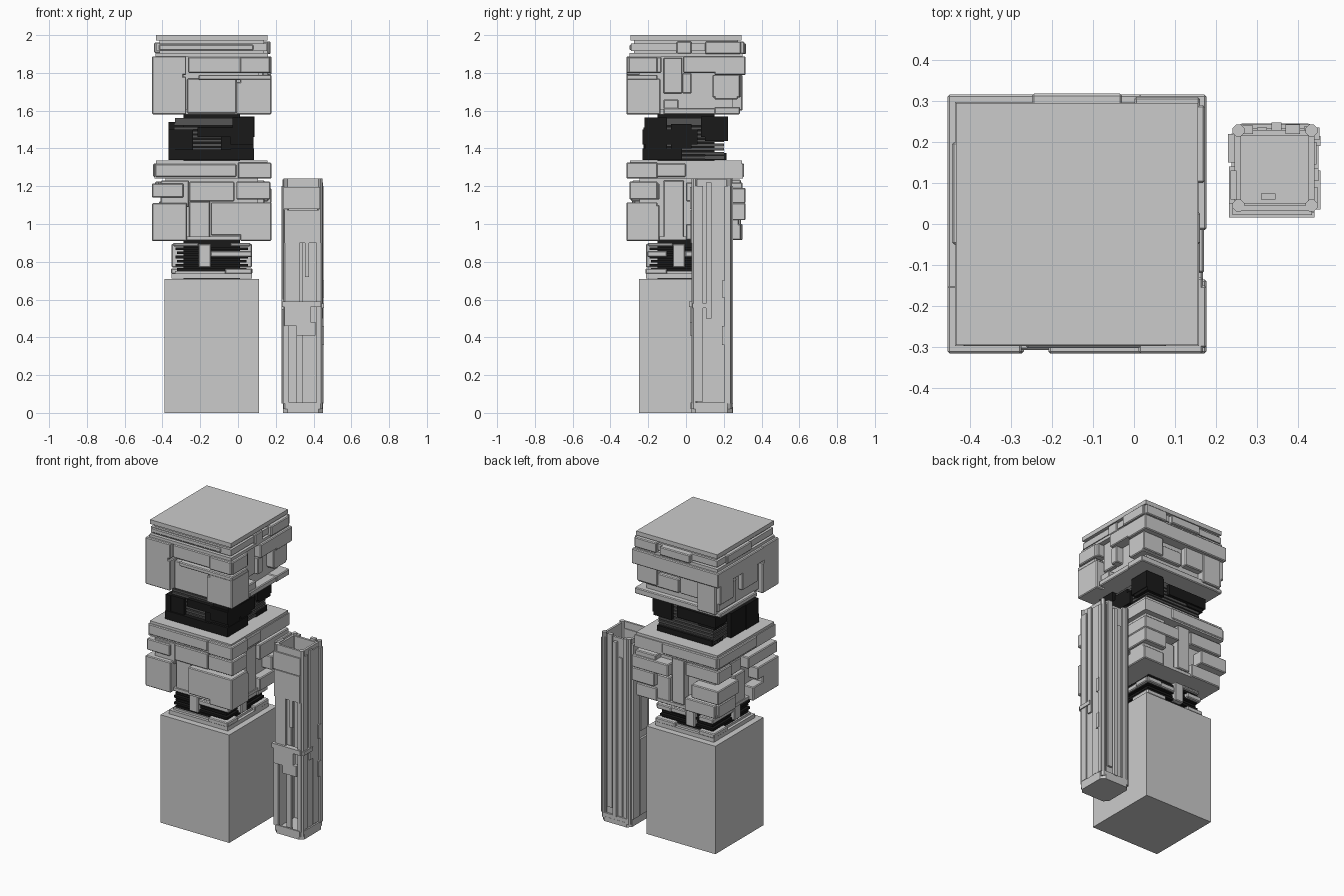
import bpy, bmesh
from mathutils import Matrix

CX = -0.139  # x of the totem axis


def material(name, v):
    m = bpy.data.materials.new(name)
    m.diffuse_color = (v, v, v, 1)
    return m


BLACK, DARK = material("black", 0.01), material("dark_grey", 0.09)


def boxes(name, rows, mat=None, bevel=0.0, chamfer=0.0):
    """One object made of boxes given as x0,x1,y0,y1,z0,z1."""
    bm = bmesh.new()
    for x0, x1, y0, y1, z0, z1 in rows:
        m = Matrix.Translation(((x0 + x1) / 2, (y0 + y1) / 2, (z0 + z1) / 2))
        m = m @ Matrix.Diagonal((x1 - x0, y1 - y0, z1 - z0, 1))
        bmesh.ops.create_cube(bm, size=1, matrix=m)
    if chamfer:
        edges = [e for e in bm.edges if abs(e.verts[0].co.z - e.verts[1].co.z) > 1e-4]
        bmesh.ops.bevel(bm, geom=edges, offset=chamfer, segments=1, affect='EDGES')
    me = bpy.data.meshes.new(name)
    bm.to_mesh(me)
    bm.free()
    ob = bpy.data.objects.new(name, me)
    bpy.context.collection.objects.link(ob)
    if mat:
        me.materials.append(mat)
    if bevel:
        b = ob.modifiers.new("edge", 'BEVEL')
        b.width, b.segments, b.use_clamp_overlap = bevel, 1, False
    return ob


def slabs(name, rows, mat=None, bevel=0.0):
    """Square layers around the axis: half size, z0, z1."""
    boxes(name, [(CX - h, CX + h, -h, h, a, b) for h, a, b in rows], mat, bevel)


def panels(name, side, rows, inner=0.15, mat=None, bevel=0.005):
    """Plates on one side: u0,u1,z0,z1,out (u runs along the side)."""
    out = []
    for u0, u1, z0, z1, d in rows:
        if side == 'front':
            out.append((CX + u0, CX + u1, -d, -inner, z0, z1))
        elif side == 'back':
            out.append((CX + u0, CX + u1, inner, d, z0, z1))
        elif side == 'right':
            out.append((CX + inner, CX + d, u0, u1, z0, z1))
        else:
            out.append((CX - d, CX - inner, u0, u1, z0, z1))
    boxes(name + "_" + side, out, mat, bevel)


# Plinth
boxes("plinth", [(CX - .25, CX + .25, -.25, .25, 0, .71)])

# Lower neck: black fins with grey brackets
slabs("lower_neck_core", [(.15, .71, .92)], BLACK)
slabs("lower_neck_fins", [(.185 + .008 * (i % 2), .752 + .022 * i, .766 + .022 * i)
                          for i in range(6)], BLACK)
slabs("lower_neck_foot", [(.213, .712, .738), (.195, .738, .752)])
for side in ('front', 'back', 'left', 'right'):
    panels("lower_neck_bracket", side, [
        (-.07, -.005, .77, .895, .212), (-.005, .213, .825, .858, .205),
        (-.2, -.07, .882, .9, .205), (.07, .213, .735, .765, .215)], .1)

# Middle block
slabs("middle_core", [(.245, .915, 1.32), (.285, .915, .935),
                      (.302, 1.24, 1.318), (.296, 1.318, 1.335)])
panels("middle_panels", 'front', [
    (-.316, -.2, 1.14, 1.215, .3), (-.27, -.12, 1.09, 1.23, .285),
    (-.316, -.13, .91, 1.11, .316), (-.12, .12, 1.12, 1.225, .29),
    (-.12, -.01, .92, 1.12, .275), (-.005, .316, .94, 1.115, .316),
    (.13, .31, 1.13, 1.225, .3), (-.3, .13, 1.25, 1.318, .308),
    (.138, .316, 1.24, 1.325, .316)])
panels("middle_panels", 'right', [
    (-.29, -.14, 1.13, 1.215, .3), (-.316, -.14, .91, 1.1, .316),
    (-.12, -.01, .92, 1.23, .28), (-.3, 0, 1.25, 1.32, .308),
    (.0, .3, 1.12, 1.22, .3), (.1, .316, 1.02, 1.11, .316),
    (.0, .29, .915, 1.0, .3)])
panels("middle_panels", 'back', [
    (.05, .316, 1.11, 1.19, .316), (-.05, .04, .94, 1.235, .29),
    (-.316, -.12, 1.02, 1.11, .316), (-.3, -.06, 1.14, 1.225, .29),
    (.06, .3, .92, 1.09, .28), (-.28, -.06, .915, 1.0, .3),
    (-.3, .1, 1.25, 1.32, .308)])
panels("middle_panels", 'left', [
    (-.316, -.05, .91, 1.0, .316), (-.316, -.1, 1.03, 1.11, .316),
    (-.3, .0, 1.14, 1.215, .316), (.1, .316, 1.02, 1.11, .316),
    (.03, .29, 1.14, 1.225, .285), (-.02, .09, .93, 1.12, .28),
    (.1, .28, .915, 1.0, .295), (-.1, .3, 1.25, 1.32, .31)])

# Upper neck: dark fins with black plates
slabs("upper_neck_core", [(.15, 1.33, 1.59)], BLACK)
slabs("upper_neck_fins", [(.2, 1.345 + .022 * i, 1.36 + .022 * i) for i in range(9)], DARK)
slabs("upper_neck_collar", [(.195, 1.53, 1.56)], DARK)
panels("upper_neck_plates", 'front', [
    (-.23, .22, 1.34, 1.395, .23), (-.075, .222, 1.46, 1.51, .225),
    (-.23, -.195, 1.38, 1.5, .225), (.11, .222, 1.51, 1.565, .22),
    (.05, .222, 1.395, 1.46, .215)], .1, BLACK, 0)
panels("upper_neck_plates", 'right', [
    (-.23, -.02, 1.34, 1.4, .225), (-.23, .06, 1.42, 1.5, .222),
    (.08, .222, 1.46, 1.57, .226), (-.08, .03, 1.4, 1.53, .218)], .1, BLACK, 0)
panels("upper_neck_plates", 'back', [
    (-.23, .05, 1.47, 1.54, .222), (.09, .222, 1.44, 1.56, .222),
    (-.2, .2, 1.34, 1.375, .215)], .1, BLACK, 0)
panels("upper_neck_plates", 'left', [
    (-.22, .05, 1.34, 1.5, .225), (.1, .21, 1.45, 1.54, .22)], .1, BLACK, 0)

# Top block
slabs("top_core", [(.25, 1.585, 1.96), (.27, 1.58, 1.605), (.298, 1.885, 1.905),
                   (.276, 1.9, 1.975), (.292, 1.915, 1.955), (.295, 1.972, 2.0)])
panels("top_panels", 'front', [
    (-.316, -.135, 1.79, 1.888, .316), (-.316, -.135, 1.58, 1.78, .316),
    (.13, .316, 1.58, 1.752, .316), (-.125, .316, 1.8, 1.885, .303),
    (-.07, .316, 1.762, 1.79, .316), (-.13, .13, 1.585, 1.77, .28),
    (-.28, .22, 1.92, 1.95, .298)])
panels("top_panels", 'right', [
    (-.316, -.13, 1.8, 1.885, .308), (-.316, -.135, 1.58, 1.77, .316),
    (-.015, .316, 1.8, 1.888, .316), (-.02, .03, 1.69, 1.8, .3),
    (.14, .285, 1.67, 1.79, .3), (-.12, .285, 1.58, 1.615, .31),
    (-.12, -.02, 1.69, 1.88, .275), (-.05, .03, 1.9, 1.965, .3),
    (.1, .29, 1.9, 1.965, .312), (-.12, -.04, 1.61, 1.66, .3)])
panels("top_panels", 'back', [
    (-.316, .316, 1.79, 1.885, .316), (-.316, -.02, 1.67, 1.8, .29),
    (0, .3, 1.66, 1.75, .275), (-.27, .316, 1.58, 1.62, .285),
    (-.11, .11, 1.9, 1.955, .318), (.14, .3, 1.9, 1.965, .31)])
panels("top_panels", 'left', [
    (-.316, .316, 1.79, 1.885, .316), (-.316, -.16, 1.58, 1.8, .316),
    (-.1, .06, 1.68, 1.8, .316), (-.16, .3, 1.6, 1.79, .285),
    (.1, .29, 1.62, 1.77, .3), (-.1, .28, 1.58, 1.61, .31),
    (-.05, .2, 1.905, 1.96, .305)])

# Side tower: hollow shell on a chamfered tray
boxes("tower_floor", [(.238, .45, .026, .245, 0, .03)], chamfer=.025)
boxes("tower_tray_rim", [
    (.26, .43, .024, .036, .02, .055), (.26, .43, .232, .244, .02, .055),
    (.238, .25, .05, .22, .02, .055), (.438, .45, .05, .22, .02, .055)])
boxes("tower_corner_posts", [
    (x, x + .03, y, y + .03, .02, 1.24)
    for x in (.24, .418) for y in (.03, .213)], chamfer=.01)

# Front wall: upper panel, waist band and open slots
boxes("tower_front_panels", [
    (.24, .435, .022, .05, 1.08, 1.195), (.245, .432, .024, .05, .9, 1.075),
    (.25, .435, .032, .045, 1.19, 1.24), (.232, .44, .016, .05, .56, .59),
    (.245, .385, .02, .05, .46, .56), (.31, .41, .02, .05, .41, .48),
    (.25, .325, .03, .045, .59, .9), (.355, .375, .03, .045, .72, .9),
    (.31, .345, .06, .075, .03, .9), (.24, .27, .028, .045, .05, .46),
    (.415, .44, .028, .045, .05, .9)])
# Right wall
boxes("tower_right_panels", [
    (.425, .44, .04, .235, .03, 1.235), (.43, .448, .04, .09, .06, 1.2),
    (.43, .45, .105, .135, .5, 1.22), (.43, .446, .145, .2, .06, 1.21),
    (.43, .455, .19, .215, .36, .46), (.43, .455, .19, .215, .61, .7),
    (.43, .455, .035, .13, .555, .58), (.43, .453, .205, .235, .05, 1.2)])
# Left wall
boxes("tower_left_panels", [
    (.245, .26, .04, .235, .03, 1.23), (.23, .25, .15, .22, .05, 1.2),
    (.232, .25, .045, .14, .05, .55), (.235, .25, .06, .13, .6, 1.235)])
# Back wall
boxes("tower_back_panels", [
    (.26, .44, .215, .23, .03, 1.225), (.265, .29, .22, .24, .05, 1.235),
    (.335, .36, .22, .248, .05, 1.2), (.37, .405, .22, .243, .1, 1.24),
    (.3, .325, .22, .236, .05, 1.1), (.415, .435, .22, .238, .05, 1.21)])
